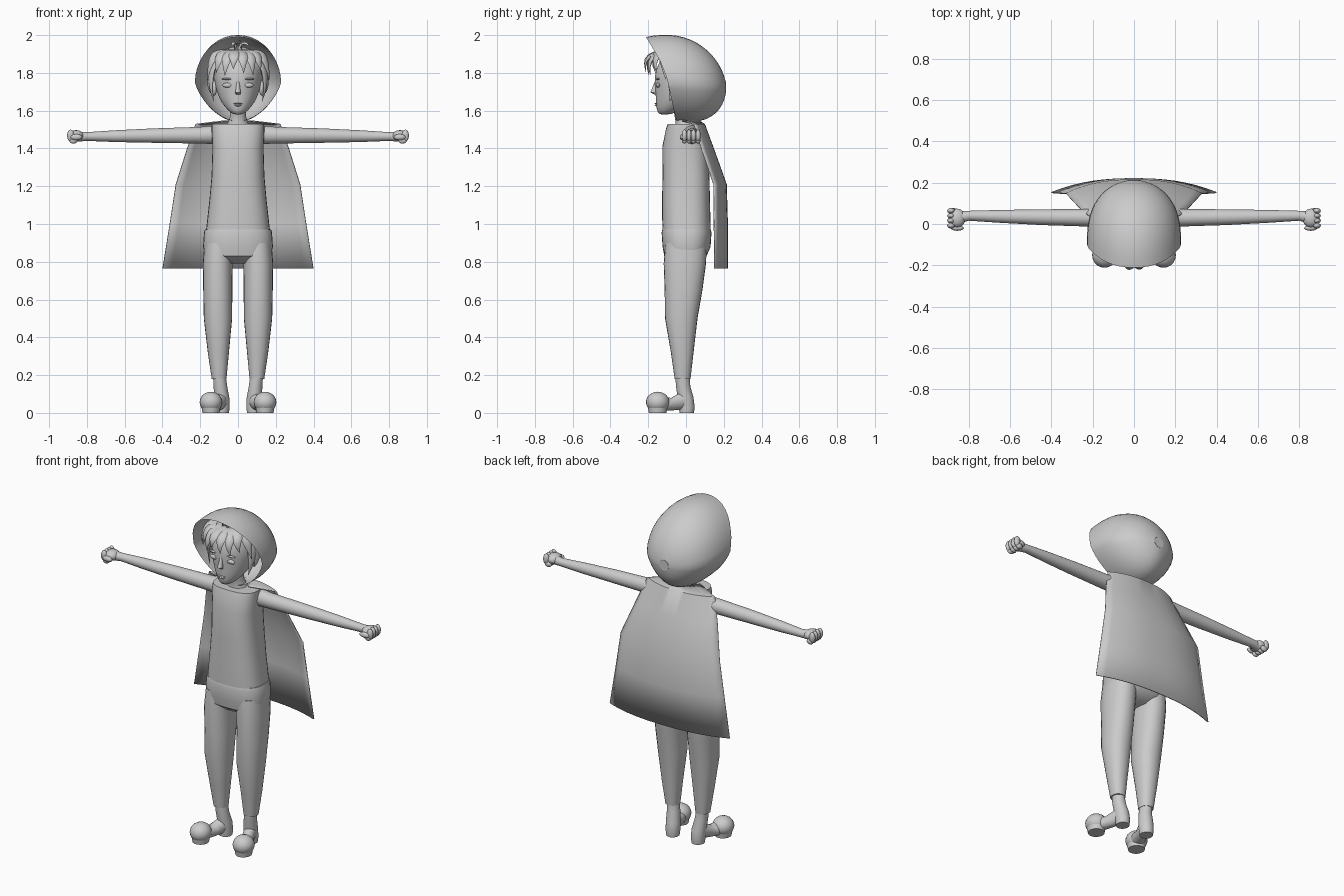
import bpy, bmesh
from math import sin, cos, pi, copysign
from mathutils import Vector, Matrix

if "Cube" in bpy.data.objects:
    bpy.data.objects.remove(bpy.data.objects["Cube"])


def finish(name, bm, mirror=False, subsurf=0, solid=0):
    bmesh.ops.recalc_face_normals(bm, faces=bm.faces)
    me = bpy.data.meshes.new(name)
    bm.to_mesh(me)
    bm.free()
    ob = bpy.data.objects.new(name, me)
    bpy.context.collection.objects.link(ob)
    if mirror:
        ob.modifiers.new("Mirror", 'MIRROR').use_mirror_merge = False
    if solid:
        ob.modifiers.new("Solidify", 'SOLIDIFY').thickness = solid
    if subsurf:
        m = ob.modifiers.new("Subsurf", 'SUBSURF')
        m.levels = m.render_levels = subsurf
    return ob


def skin(bm, rings, closed=True, caps=True):
    rows = [[bm.verts.new(p) for p in r] for r in rings]
    n = len(rows[0])
    for a, b in zip(rows, rows[1:]):
        for i in range(n if closed else n - 1):
            j = (i + 1) % n
            bm.faces.new((a[i], a[j], b[j], b[i]))
    if caps:
        bm.faces.new(rows[0])
        bm.faces.new(rows[-1])


def loft(name, secs, axis='z', n=24, p=2, **kw):
    """Sections (cx, cy, cz, a, b): superellipses across the given axis."""
    u, v = {'z': ((1, 0, 0), (0, 1, 0)), 'x': ((0, 1, 0), (0, 0, 1)),
            'y': ((1, 0, 0), (0, 0, 1))}[axis]
    u, v = Vector(u), Vector(v)
    f = lambda c: copysign(abs(c) ** (2 / p), c)
    ang = [2 * pi * i / n for i in range(n)]
    bm = bmesh.new()
    skin(bm, [[Vector(s[:3]) + u * s[3] * f(cos(t)) + v * s[4] * f(sin(t)) for t in ang]
              for s in secs])
    return finish(name, bm, **kw)


def balls(name, items, seg=16, **kw):
    bm = bmesh.new()
    for c, r in items:
        bmesh.ops.create_uvsphere(bm, u_segments=seg, v_segments=seg // 2 + 2, radius=1,
                                  matrix=Matrix.Translation(c) @ Matrix.Diagonal((*r, 1)))
    return finish(name, bm, **kw)


def locks(name, items, **kw):
    """Flattened, tapered strands along quadratic curves."""
    bm = bmesh.new()
    for p0, p1, p2, w in items:
        p0, p1, p2 = Vector(p0), Vector(p1), Vector(p2)
        rings = []
        for k in range(7):
            t = k / 6
            c = p0 * (1 - t) ** 2 + p1 * 2 * t * (1 - t) + p2 * t * t
            tan = ((p1 - p0) * (1 - t) + (p2 - p1) * t).normalized()
            side = tan.cross(c - Vector((0, 0, 1.78))).normalized()
            out = side.cross(tan)
            r = w * max(0.03, (1 - t ** 2.2))
            rings.append([c + side * r * cos(a) + out * r * 0.4 * sin(a)
                          for a in (2 * pi * i / 8 for i in range(8))])
        skin(bm, rings)
    return finish(name, bm, **kw)


# Shirt and neck
loft("shirt", [(0, 0.003, 0.96, .17, .128), (0, 0, 1.12, .152, .127), (0, 0, 1.25, .14, .124),
               (0, -.005, 1.41, .135, .12), (0, -.012, 1.50, .14, .095),
               (0, -.012, 1.53, .138, .085)], p=2.6, n=32)
loft("neck", [(0, 0, 1.50, .07, .06), (0, -.005, 1.54, .052, .05), (0, -.015, 1.57, .042, .045),
              (0, -.025, 1.65, .045, .05)])

# Trousers
loft("trouser_hips", [(0, .003, .972, .175, .128), (0, .003, .955, .18, .132),
                      (0, .003, .88, .185, .127), (0, -.003, .83, .172, .112),
                      (0, -.005, .79, .09, .06)], p=2.5, n=32)
loft("trouser_legs", [(.1, 0, .90, .078, .11), (.107, -.006, .79, .079, .112),
                      (.107, -.013, .65, .077, .10), (.106, -.025, .50, .075, .086),
                      (.104, -.02, .32, .056, .06), (.1, -.018, .18, .039, .042)],
     p=2.2, mirror=True)

# Shoes: ankle and heel, narrow instep, ball toe
loft("shoe_heels", [(.098, -.018, .19, .034, .038), (.093, -.015, .14, .036, .038),
                    (.086, -.002, .08, .04, .042), (.084, .004, .03, .04, .042),
                    (.084, .004, 0, .036, .038)], mirror=True)
loft("shoe_insteps", [(.088, 0, .07, .035, .05), (.1, -.045, .057, .036, .042),
                      (.115, -.08, .046, .038, .033), (.135, -.13, .05, .045, .04)],
     axis='y', mirror=True)
balls("shoe_toes", [((.143, -.15, .057), (.06, .062, .055))], seg=20, mirror=True)
loft("shoe_soles", [(.143, -.15, .03, .05, .052), (.143, -.15, 0, .045, .047)], mirror=True)

# Arms
loft("arms", [(.11, .03, 1.473, .046, .05), (.2, .03, 1.47, .043, .044),
              (.45, .033, 1.468, .038, .038), (.65, .037, 1.465, .031, .031),
              (.80, .04, 1.463, .024, .023), (.86, .03, 1.463, .03, .028)],
     axis='x', mirror=True)

# Fists: palm, four curled fingers and a thumb
hand = [((.858, .028, 1.467), (.042, .047, .03))]
for i in range(4):
    y = -.008 + i * .024
    hand += [((.886, y, 1.468), (.019, .014, .032)), ((.872, y, 1.442), (.022, .013, .017))]
hand.append(((.856, -.02, 1.46), (.032, .013, .016)))
balls("fists", hand, seg=12, mirror=True)

# Head with pointed chin
loft("head", [(0, -.115, 1.578, .022, .025), (0, -.095, 1.597, .05, .06),
              (0, -.06, 1.64, .088, .10), (0, -.03, 1.70, .115, .132),
              (0, -.02, 1.78, .13, .15), (0, -.01, 1.85, .125, .142),
              (0, 0, 1.905, .085, .10), (0, 0, 1.925, .03, .03)], subsurf=1)
# Face details
loft("nose", [(0, -.155, 1.755, .008, .01), (0, -.165, 1.715, .012, .016),
              (0, -.17, 1.697, .015, .018), (0, -.155, 1.685, .012, .012)], n=12)
balls("eyes", [((.055, -.148, 1.735), (.028, .011, .013))], mirror=True)
balls("brows", [((.055, -.15, 1.768), (.032, .01, .005))], seg=12, mirror=True)
balls("mouth", [((0, -.158, 1.637), (.025, .01, .003)), ((0, -.156, 1.628), (.018, .01, .005))],
      seg=12)
balls("ears", [((.125, -.025, 1.72), (.014, .025, .04))], mirror=True)

# Hair: cap, fringe, side locks and crown tuft
balls("hair_cap", [((0, .012, 1.815), (.143, .155, .125))], seg=24)
fringe = []
for x, z in ((-.16, 1.77), (-.115, 1.80), (-.07, 1.785), (-.025, 1.82),
             (.03, 1.80), (.08, 1.79), (.12, 1.81), (.165, 1.765)):
    fringe.append(((x * .55, -.08, 1.91), (x * .9, -.245 + 4 * x * x, 1.91),
                   (x, -.215 + 4 * x * x, z), .036))
locks("hair_fringe", fringe)
locks("hair_side_locks", [((.115, -.06, 1.87), (.165, -.07, 1.78), (.128, -.085, 1.65), .032),
                          ((.12, -.03, 1.86), (.17, -.03, 1.76), (.145, -.05, 1.69), .035)],
      mirror=True)
locks("hair_tuft", [((0, -.1, 1.90), (.02, -.13, 1.99), (.06, -.16, 1.94), .022),
                    ((0, -.1, 1.90), (-.02, -.12, 1.99), (-.03, -.17, 1.94), .022),
                    ((0, -.1, 1.90), (0, -.1, 1.96), (.01, -.14, 1.975), .018)])

# Hood: open egg shell from the slanted rim back to a rounded end
rim_z = [1.545, 1.65, 1.77, 1.87, 1.99]
rim_y = [-.05, -.075, -.10, -.14, -.212]


def rim(z):
    for i in range(4):
        if z <= rim_z[i + 1]:
            break
    t = (z - rim_z[i]) / (rim_z[i + 1] - rim_z[i])
    return rim_y[i] + t * (rim_y[i + 1] - rim_y[i])


rings = []
for k in range(17):
    w = sin(k / 16 * pi / 2)
    s = max(.02, (1 - w ** 2.6)) ** .5
    ring = []
    for i in range(40):
        a = 2 * pi * i / 40
        up = sin(a)
        x = .228 * cos(a) * (1 - .25 * max(0, -up))
        h = up * (.24 if up > 0 else .205)
        y0 = rim(1.75 + h)
        ring.append((x * s, y0 + (.212 - y0) * w,
                     1.75 - .03 * w + h * s + .12 * w * (1 - w) * max(0, up)))
    rings.append(ring)
bm = bmesh.new()
skin(bm, rings, caps=False)
bm.verts.ensure_lookup_table()
bm.faces.new(bm.verts[-40:])
finish("hood", bm)

# Cape: rows (z, half width, centre y, edge y) from collar to hem
rows = [(1.548, .08, .07, -.02), (1.53, .225, .10, .045), (1.40, .27, .148, .085),
        (1.21, .33, .216, .15), (1.0, .362, .222, .152), (.765, .40, .222, .155)]
us = [-1 + i / 8 for i in range(17)]
bm = bmesh.new()
skin(bm, [[(u * w, yc + (ye - yc) * abs(u) ** 2.4, z) for u in us] for z, w, yc, ye in rows],
     closed=False, caps=False)
finish("cape", bm, solid=.006)

# Smooth shading with sharp creases kept
for ob in bpy.context.collection.objects:
    ob.select_set(True)
    bpy.context.view_layer.objects.active = ob
bpy.ops.object.shade_smooth_by_angle(angle=0.7)
